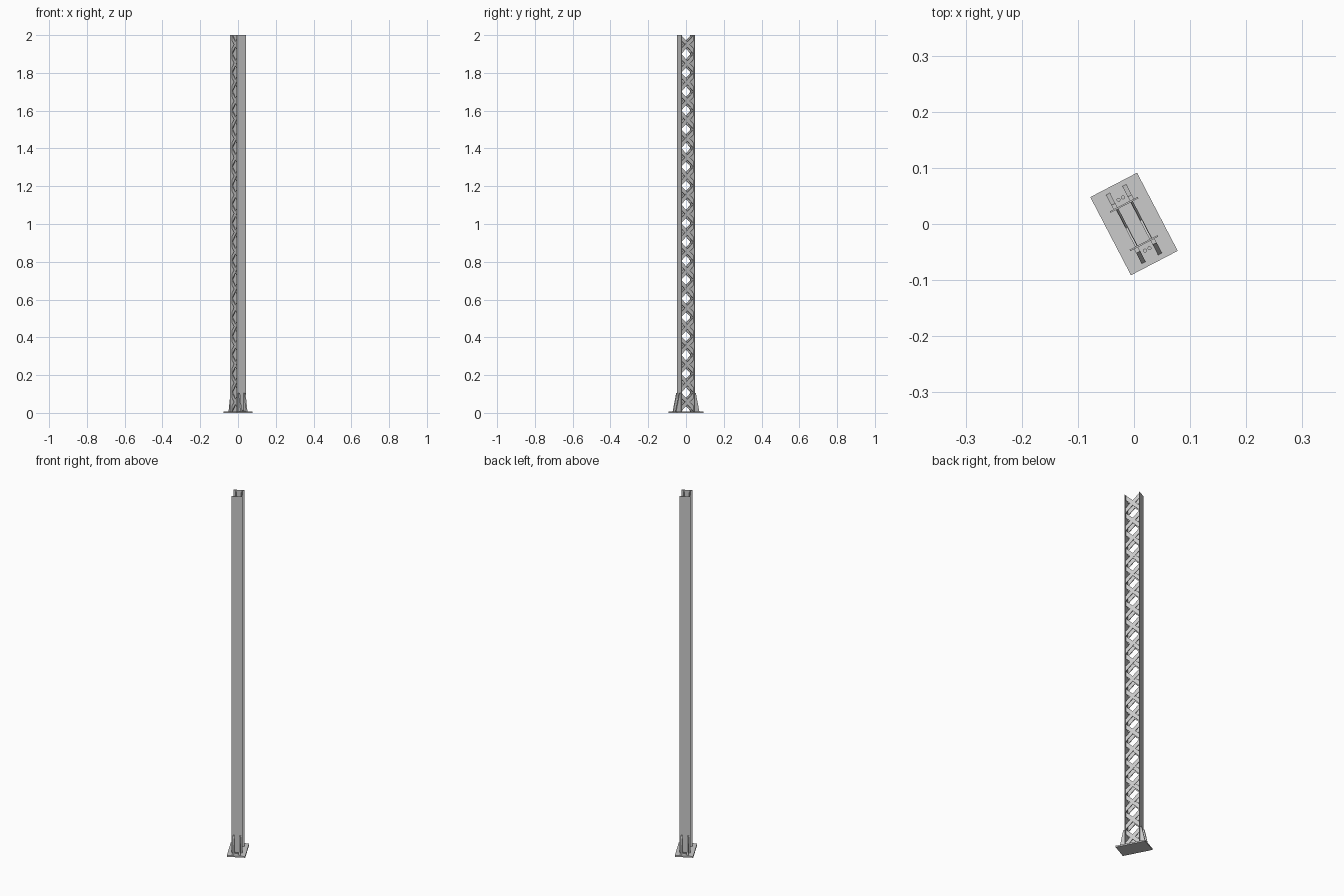
import bpy, bmesh, math
from mathutils import Matrix

if "Cube" in bpy.data.objects:
    bpy.data.objects.remove(bpy.data.objects["Cube"])

ANGLE = math.radians(27.5)   # the whole column is turned about z
TURN = Matrix.Rotation(ANGLE, 4, 'Z')
HX, HY = 0.028, 0.040        # half size of the column section
PLATE = 0.008                # base plate thickness
TOP = 2.0


def finish(bm, name):
    bmesh.ops.recalc_face_normals(bm, faces=bm.faces)
    bm.transform(TURN)
    me = bpy.data.meshes.new(name)
    bm.to_mesh(me)
    bm.free()
    ob = bpy.data.objects.new(name, me)
    bpy.context.collection.objects.link(ob)
    return ob


def add_box(bm, lo, hi):
    size = [b - a for a, b in zip(lo, hi)]
    mid = [(a + b) / 2 for a, b in zip(lo, hi)]
    bmesh.ops.create_cube(bm, size=1, matrix=Matrix.Translation(mid) @ Matrix.Diagonal((*size, 1)))


def add_plate(bm, profile, x, thick):
    """Extrude a (y, z) outline along x, centred on x."""
    a = [bm.verts.new((x - thick / 2, y, z)) for y, z in profile]
    b = [bm.verts.new((x + thick / 2, y, z)) for y, z in profile]
    bm.faces.new(a)
    bm.faces.new(b[::-1])
    n = len(a)
    for i in range(n):
        j = (i + 1) % n
        bm.faces.new((a[i], b[i], b[j], a[j]))


# Base plate
bm = bmesh.new()
add_box(bm, (-0.047, -0.0785, 0), (0.047, 0.0785, PLATE))
finish(bm, "base_plate")

# Two flat flanges running the full height
for side, label in ((-1, "front"), (1, "back")):
    bm = bmesh.new()
    ys = sorted((side * (HY - 0.003), side * HY))
    add_box(bm, (-HX, ys[0], PLATE), (HX, ys[1], TOP))
    finish(bm, label + "_flange")

# Crossed lacing bars in two planes between the flanges
PANELS, BAR, REACH = 20, 0.028, HY - 0.003
step = (TOP - PLATE) / PANELS
for side, label in ((-1, "left"), (1, "right")):
    bm = bmesh.new()
    for i in range(PANELS):
        z0, z1 = PLATE + i * step, PLATE + (i + 1) * step
        for d in (-1, 1):
            add_plate(bm, [(-d * REACH, z0), (-d * REACH, z0 + BAR),
                           (d * REACH, z1), (d * REACH, z1 - BAR)],
                      side * 0.0145 + d * 0.0004, 0.004)
    finish(bm, label + "_lacing")

# Sloped stiffener gussets at the foot
bm = bmesh.new()
for sx in (-1, 1):
    for sy in (-1, 1):
        outline = [(HY, PLATE), (0.069, PLATE), (0.048, 0.105), (HY, 0.105)]
        add_plate(bm, [(sy * y, z) for y, z in outline], sx * 0.0165, 0.008)
finish(bm, "foot_gussets")

# Anchor bolts between the gussets
bm = bmesh.new()
for sx in (-1, 1):
    for sy in (-1, 1):
        bmesh.ops.create_cone(bm, cap_ends=True, segments=12, radius1=0.0035, radius2=0.0035,
                              depth=0.006,
                              matrix=Matrix.Translation((sx * 0.0045, sy * 0.051, PLATE + 0.003)))
finish(bm, "anchor_bolts")
